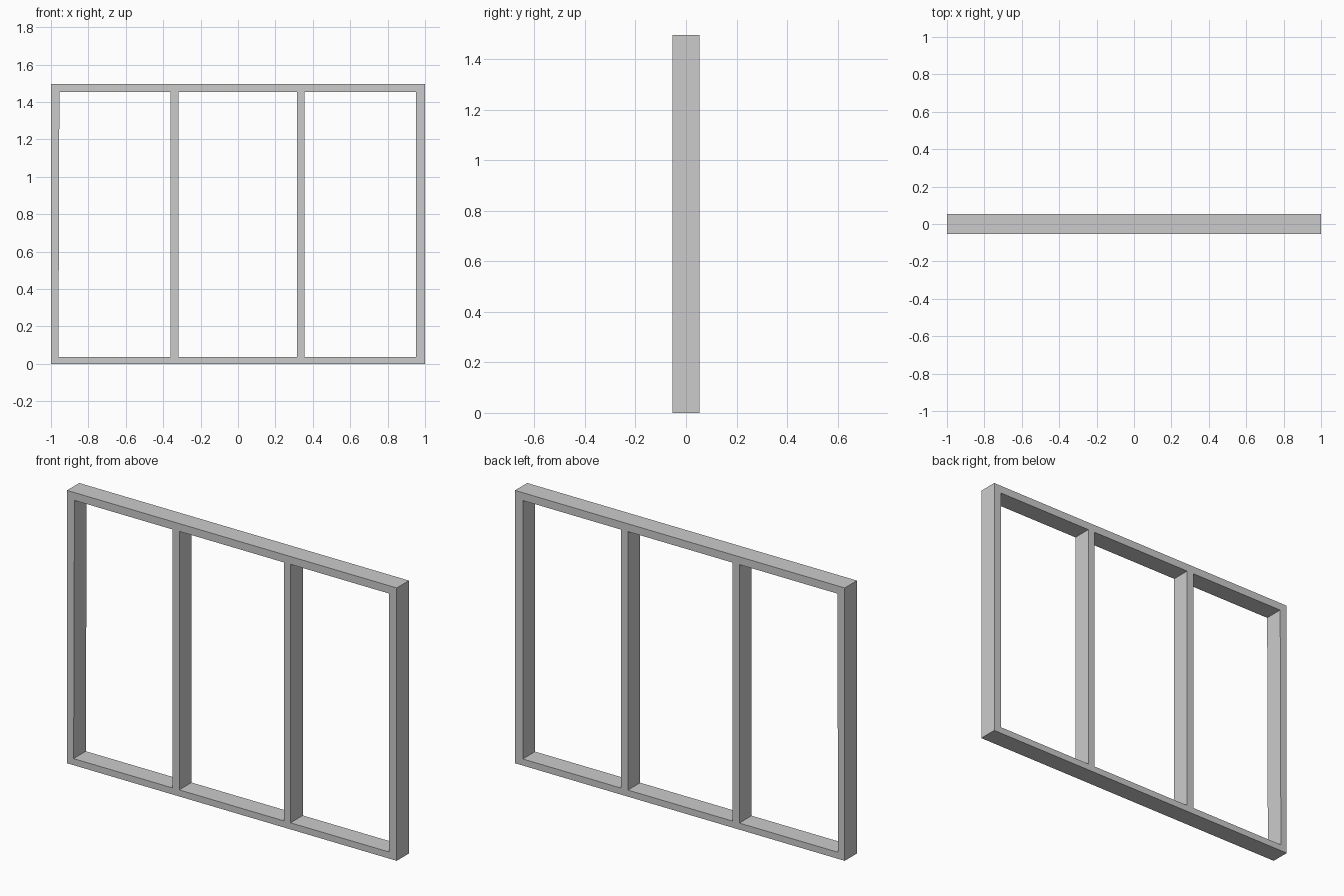
import bpy
import bmesh
from mathutils import Matrix

if "Cube" in bpy.data.objects:
    bpy.data.objects.remove(bpy.data.objects["Cube"])

HALF_WIDTH, HEIGHT, DEPTH = 1.0, 1.496, 0.106
BOTTOM, TOP = 0.036, 1.453  # inner edges of the bottom and top rails


def quad(x0, x1, z0, z1, lean=0.0):
    """Rectangle corners; lean shifts the upper left corner sideways."""
    return [(x0, z0), (x1, z0), (x1, z1), (x0 + lean, z1)]


# Outline of the frame and its three openings
loops = [
    quad(-HALF_WIDTH, HALF_WIDTH, 0, HEIGHT),
    quad(-0.960, -0.361, BOTTOM, TOP, 0.005),
    quad(-0.319, 0.315, BOTTOM, TOP),
    quad(0.356, 0.953, BOTTOM, TOP),
]

bm = bmesh.new()
edges = []
for loop in loops:
    verts = [bm.verts.new((x, -DEPTH / 2, z)) for x, z in loop]
    edges += [bm.edges.new((verts[i], verts[(i + 1) % 4])) for i in range(4)]

# Fill between the loops, then extrude to the full depth
bmesh.ops.triangle_fill(bm, edges=edges, use_beauty=True, normal=(0, -1, 0))
result = bmesh.ops.extrude_face_region(bm, geom=bm.faces[:], use_keep_orig=True)
back = [g for g in result["geom"] if isinstance(g, bmesh.types.BMVert)]
bmesh.ops.translate(bm, verts=back, vec=(0, DEPTH, 0))
bmesh.ops.recalc_face_normals(bm, faces=bm.faces[:])

mesh = bpy.data.meshes.new("window_frame")
bm.to_mesh(mesh)
bm.free()
frame = bpy.data.objects.new("window_frame", mesh)
bpy.context.collection.objects.link(frame)
